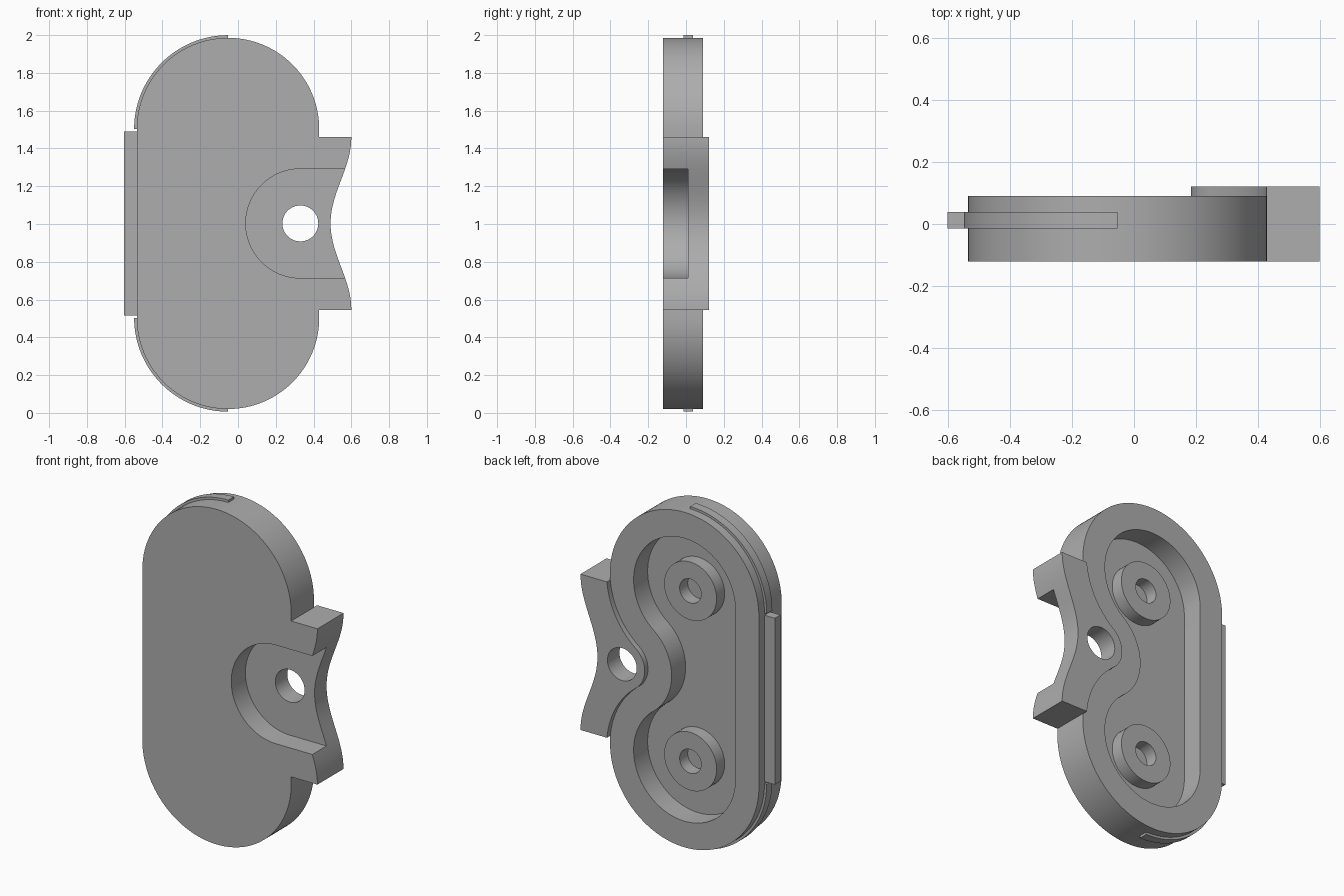
import bpy, bmesh
from math import sin, cos, pi, atan2, hypot, asin

old = bpy.data.objects.get("Cube")
if old:
    bpy.data.objects.remove(old, do_unlink=True)

# Main dimensions
MID_Z = 1.003                 # height of the mirror plane
END_X, HALF = -0.053, 0.4995  # rounded end centres
HOLE_X = 0.33                 # pivot hole centre
OUTER_R, POCKET_R = 0.483, 0.33
FRONT, BACK, RAISED, FLOOR = -0.121, 0.09, 0.121, -0.04
SPAN = hypot(HOLE_X - END_X, HALF)
DOWN = atan2(-HALF, HOLE_X - END_X)   # direction from upper end to hole

grey = bpy.data.materials.new("plain grey")
grey.use_nodes = True
tone = (0.42, 0.42, 0.42, 1)
grey.diffuse_color = tone
grey.node_tree.nodes["Principled BSDF"].inputs["Base Color"].default_value = tone


def arc(cx, cz, r, a, b, n=32):
    """Points on an arc, z measured from the mirror plane."""
    return [(cx + r * cos(a + (b - a) * i / n), cz + r * sin(a + (b - a) * i / n))
            for i in range(n + 1)]


def circle(cx, cz, r, n=64):
    return arc(cx, cz, r, 0, 2 * pi, n)[:-1]


def mirrored(upper):
    """Close an upper half profile with its reflection."""
    return upper + [(x, -z) for x, z in reversed(upper) if abs(z) > 1e-5]


def prism(name, pts, y0, y1):
    """Extrude an x-z profile from y0 to y1."""
    bm = bmesh.new()
    face = bm.faces.new([bm.verts.new((x, y0, z + MID_Z)) for x, z in pts])
    new = bmesh.ops.extrude_face_region(bm, geom=[face])["geom"]
    bmesh.ops.translate(bm, vec=(0, y1 - y0, 0),
                        verts=[v for v in new if isinstance(v, bmesh.types.BMVert)])
    bmesh.ops.recalc_face_normals(bm, faces=bm.faces)
    mesh = bpy.data.meshes.new(name)
    bm.to_mesh(mesh)
    bm.free()
    mesh.materials.append(grey)
    obj = bpy.data.objects.new(name, mesh)
    bpy.context.collection.objects.link(obj)
    return obj


def combine(obj, tool, operation):
    """Apply one boolean and discard the tool."""
    tool.hide_render = True
    mod = obj.modifiers.new("cut", 'BOOLEAN')
    mod.operation, mod.object, mod.solver = operation, tool, 'EXACT'
    graph = bpy.context.evaluated_depsgraph_get()
    mesh = bpy.data.meshes.new_from_object(obj.evaluated_get(graph))
    obj.modifiers.clear()
    obj.data = mesh
    bpy.data.objects.remove(tool, do_unlink=True)


# Rounded plate
plate = prism("plate", mirrored(arc(END_X, HALF, OUTER_R, 0, pi, 64)), FRONT, BACK)

# Bracket with a waved outer edge and a raised tongue around the hole
TAB = 0.457
wave = [(0.545 - 0.055 * cos(pi * i / 20), TAB * i / 20) for i in range(21)]
flank = arc(END_X, HALF, OUTER_R, asin((TAB - HALF) / OUTER_R), DOWN, 24)
tongue = arc(HOLE_X, 0, SPAN - OUTER_R, DOWN + pi, pi, 16)
bracket = prism("bracket", mirrored(wave + flank + tongue[1:])[:-0 or None], FRONT, RAISED)
combine(plate, bracket, 'UNION')

# Rear pocket that bulges around the hole
rim = arc(HOLE_X, 0, SPAN - POCKET_R, pi, DOWN + pi, 24)
bowl = arc(END_X, HALF, POCKET_R, DOWN, pi, 56)
combine(plate, prism("pocket_cutter", mirrored(rim + bowl[1:]), FLOOR, 0.3), 'DIFFERENCE')

# Front recess, open toward the waved edge
recess = [(0.8, 0.289)] + arc(HOLE_X, 0, 0.289, pi / 2, 3 * pi / 2, 48) + [(0.8, -0.289)]
combine(plate, prism("recess_cutter", recess, -0.3, 0.01), 'DIFFERENCE')

# Pivot hole
combine(plate, prism("hole_cutter", circle(HOLE_X, 0, 0.095), -0.3, 0.3), 'DIFFERENCE')
parts = [plate]

# Round sockets on the pocket floor
for side, sign in (("upper", 1), ("lower", -1)):
    z = sign * HALF
    socket = prism(side + "_socket", circle(END_X, z, 0.17), FLOOR - 0.01, 0.035)
    combine(socket, prism("bore_cutter", circle(END_X, z, 0.07), FLOOR, 0.3), 'DIFFERENCE')
    parts.append(socket)

# Thin edge rib on the side, with a wider straight key
RIB = (-0.014, 0.038)
outer = arc(END_X, HALF, 0.497, pi / 2, pi, 40)
inner = arc(END_X, HALF, 0.475, pi, pi / 2, 40)
for side, sign in (("upper", 1), ("lower", -1)):
    parts.append(prism(side + "_rib", [(x, sign * z) for x, z in outer + inner], *RIB))
KEY = 0.488
parts.append(prism("side_key", [(-0.603, -KEY), (-0.52, -KEY), (-0.52, KEY), (-0.603, KEY)], *RIB))

# Smooth the round walls and keep the edges crisp
bpy.ops.object.select_all(action='DESELECT')
for part in parts:
    part.select_set(True)
bpy.context.view_layer.objects.active = plate
bpy.ops.object.shade_smooth_by_angle(angle=pi / 6)
